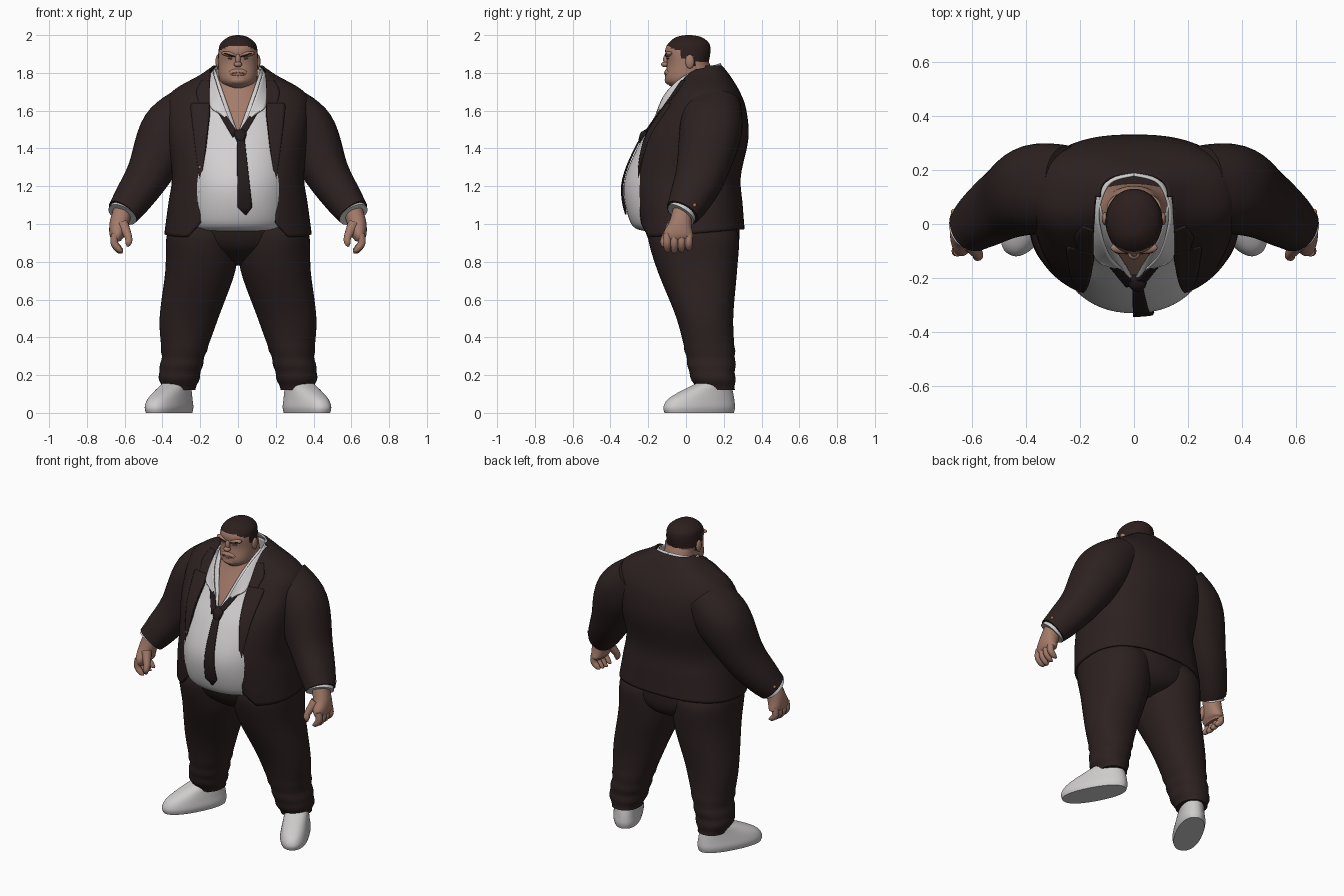
import bpy, bmesh
from math import sin, cos, asin, pi, radians, copysign
from mathutils import Vector, Matrix

if "Cube" in bpy.data.objects:
    bpy.data.objects.remove(bpy.data.objects["Cube"])


def material(name, *rgb):
    mat = bpy.data.materials.new(name)
    mat.use_nodes = True
    mat.diffuse_color = (*rgb, 1)
    bsdf = next(n for n in mat.node_tree.nodes if n.type == 'BSDF_PRINCIPLED')
    bsdf.inputs["Base Color"].default_value = (*rgb, 1)
    return mat


SUIT = material("dark brown cloth", .026, .015, .015)
TIE = material("black brown tie", .018, .011, .012)
HAIR = material("dark hair", .026, .014, .013)
SKIN = material("tan skin", .37, .2, .145)
LIP = material("shaded skin", .22, .1, .07)
SHIRT = material("white shirt", .65, .63, .64)
SHOE = material("pale shoe", .62, .6, .6)
BUTTON = material("copper button", .45, .17, .07)
made = []


def finish(name, bm, mat, mirror=False, thick=0, offset=-1):
    mesh = bpy.data.meshes.new(name)
    bm.to_mesh(mesh)
    bm.free()
    mesh.materials.append(mat)
    ob = bpy.data.objects.new(name, mesh)
    bpy.context.collection.objects.link(ob)
    if thick:
        solid = ob.modifiers.new("thickness", 'SOLIDIFY')
        solid.thickness, solid.offset = thick, offset
    if mirror:
        ob.modifiers.new("mirror", 'MIRROR').use_mirror_merge = False
    made.append(ob)
    return ob


def spline(rows, steps=6):
    """Catmull-Rom resampling of rows of numbers."""
    out, last = [], len(rows) - 1
    for i in range(last):
        near = [rows[max(0, min(last, i + d))] for d in (-1, 0, 1, 2)]
        for s in range(steps):
            t = s / steps
            out.append([b + t / 2 * (c - a + t * (2*a - 5*b + 4*c - d + t * (3*(b - c) + d - a)))
                        for a, b, c, d in zip(*near)])
    return out + [rows[-1]]


def body(*rows):
    """Rows of height, half width, front and back become ring rows."""
    return spline([(0, (front + back) / 2, z, half, (back - front) / 2) for z, half, front, back in rows])


def tube(*rows):
    """Round rows of x, y, z, radius."""
    return spline([(x, y, z, r, r) for x, y, z, r in rows], 4)


def loft(name, rows, mat, n=2.2, seg=48, path=False, gap=None, warp=None, **options):
    """Skin superellipse rings; gap(z) is the half width of a front opening."""
    bm, rings = bmesh.new(), []
    for i, (x, y, z, ru, rv) in enumerate(rows):
        u, v = Vector((1, 0, 0)), Vector((0, 1, 0))
        if path:
            before, after = rows[max(0, i - 1)], rows[min(len(rows) - 1, i + 1)]
            along = (Vector(after[:3]) - Vector(before[:3])).normalized()
            u = v.cross(along).normalized()
            v = along.cross(u)
        start = asin(min(1, gap(z) / ru) ** (n / 2)) if gap else 0
        ring = []
        for j in range(seg + bool(gap)):
            angle = start + (pi - start) * 2 * j / seg
            s, c = sin(angle), -cos(angle)
            co = Vector((x, y, z)) + u * ru * copysign(abs(s) ** (2 / n), s) \
                + v * rv * copysign(abs(c) ** (2 / n), c)
            ring.append(bm.verts.new(warp(co) if warp else co))
        rings.append(ring)
    for low, high in zip(rings, rings[1:]):
        for j in range(seg):
            k = (j + 1) % len(low)
            bm.faces.new((low[j], low[k], high[k], high[j]))
    if gap:
        bmesh.ops.remove_doubles(bm, verts=bm.verts, dist=1e-5)
    else:
        bm.faces.new(rings[0][::-1])
        bm.faces.new(rings[-1])
    return finish(name, bm, mat, **options)


def front_y(rows, x, z, n=2.2):
    """Front surface of a lofted body at x, z."""
    low, high = next((a, b) for a, b in zip(rows, rows[1:]) if b[2] >= z)
    t = (z - low[2]) / (high[2] - low[2])
    _, y, _, ru, rv = (a + (b - a) * t for a, b in zip(low, high))
    return y - rv * max(0, 1 - abs(x / ru) ** n) ** (1 / n)


def sheet(name, rows, mat, surface=None, lift=.006, n=2.2, **options):
    """Strip between two edges, laid on a body front when surface is given."""
    bm, across, previous = bmesh.new(), 6, None
    for row in rows:
        half, line = len(row) // 2, []
        for j in range(across + 1):
            co = [a + (b - a) * j / across for a, b in zip(row[:half], row[half:])]
            if surface:
                co.insert(1, front_y(surface, *co, n) - lift)
            line.append(bm.verts.new(co))
        if previous:
            for j in range(across):
                bm.faces.new((previous[j], previous[j + 1], line[j + 1], line[j]))
        previous = line
    return finish(name, bm, mat, thick=.008, offset=0, **options)


def ball(name, loc, size, mat, tilt=0):
    """Ellipsoid, mirrored when it sits on the left side."""
    bm = bmesh.new()
    place = Matrix.Translation(loc) @ Matrix.Rotation(tilt, 4, 'Y') @ Matrix.Diagonal((*size, 1))
    bmesh.ops.create_uvsphere(bm, u_segments=20, v_segments=12, radius=1, matrix=place)
    return finish(name, bm, mat, mirror=loc[0] > 0)


# Trousers: seat and legs, with bunched folds near the hems
loft("trouser_seat", body((.78, .04, 0, .14), (.82, .18, -.1, .24), (.9, .35, -.19, .28),
                          (1.05, .35, -.24, .28)), SUIT, n=2)
legs = spline([(.31, .16, .12, .085, .1), (.31, .14, .2, .11, .12), (.29, .13, .3, .115, .13),
               (.26, .1, .5, .155, .15), (.2, .06, .75, .185, .21), (.19, .04, .92, .19, .24),
               (.18, .03, 1, .18, .22)])
for ring in legs[1:16]:
    fold = .003 * sin(ring[2] * 80)
    ring[3] += fold
    ring[4] += fold
loft("trouser_legs", legs, SUIT, mirror=True)

# Shoes, turned outward
turn = Matrix.Translation((.365, .07, 0)) @ Matrix.Rotation(radians(28), 4, 'Z')
loft("shoes", spline([(0, 0, 0, .08, .2), (0, 0, .03, .086, .207), (0, .01, .07, .08, .193),
                      (0, .04, .11, .073, .155), (0, .09, .16, .065, .09), (0, .1, .18, .05, .07)], 4),
     SHOE, n=2.3, warp=lambda co: turn @ co, mirror=True)

# Shirt with open neck, chest underneath
shirt = body((.96, .22, -.2, .2), (1, .28, -.29, .25), (1.2, .29, -.33, .25), (1.4, .29, -.26, .25),
             (1.56, .28, -.16, .25), (1.7, .2, -.09, .2), (1.82, .13, 0, .18))
loft("shirt", shirt, SHIRT, seg=64, thick=.006, gap=lambda z: max(0, z - 1.48) * .36)
loft("chest_and_neck", body((1.46, .2, -.19, .15), (1.56, .22, -.145, .15), (1.7, .14, -.075, .14),
                            (1.8, .1, -.04, .14), (1.86, .1, 0, .12)), SKIN)
sheet("shirt_collar", spline([
    (.04, -.17, 1.54, .12, -.15, 1.6), (.09, -.12, 1.67, .145, -.12, 1.62), (.12, -.04, 1.76, .155, -.05, 1.7),
    (.13, .05, 1.81, .16, .05, 1.77), (.09, .15, 1.84, .11, .17, 1.8), (0, .18, 1.85, 0, .2, 1.81)]),
    SHIRT, mirror=True)

# Jacket shell, open at the front, hem higher at the back
BOXY = 2.5
jacket = body((.93, .39, -.25, .31), (1.1, .37, -.275, .3), (1.25, .35, -.28, .29), (1.45, .37, -.235, .33),
              (1.6, .38, -.14, .32), (1.7, .35, -.07, .285), (1.79, .2, -.02, .23), (1.84, .13, .01, .19))


def jacket_gap(z):
    return max(.15, min(.2, .34 - z * .12)) + max(0, 1 - z)


def raise_hem(co):
    co.z += max(0, 1.1 - co.z) * max(0, min(1, co.y * 2 + .4)) / 4
    return co


loft("jacket", jacket, SUIT, n=BOXY, seg=80, thick=.012, gap=jacket_gap, warp=raise_hem)
lapel = spline([(1.22, .005), (1.43, .06), (1.62, .1), (1.64, .06), (1.7, .07), (1.76, .04)])
sheet("lapels", [(jacket_gap(z), z, jacket_gap(z) + wide, z) for z, wide in lapel],
      SUIT, jacket, lift=.001, n=BOXY, mirror=True)

# Sleeves and shirt cuffs
loft("sleeves", spline([(.24, .14, 1.63, .12, .15), (.36, .13, 1.49, .157, .165), (.47, .08, 1.27, .12, .135),
                        (.56, .02, 1.13, .1, .11), (.61, -.02, 1.06, .085, .09)]), SUIT, path=True, mirror=True)
loft("shirt_cuffs", tube((.59, 0, 1.09, .07), (.612, -.027, 1.05, .08)), SHIRT, path=True, mirror=True)

# Hands: palms, fingers, thumbs
loft("palms", spline([(.61, -.02, 1.07, .05, .05), (.63, -.03, 1, .05, .06), (.64, -.04, .94, .04, .08),
                      (.64, -.04, .91, .02, .06)]), SKIN, path=True, mirror=True)
for i, name in enumerate(("index", "middle", "ring", "little")):
    y, tip = .038 * i - .1, .85 + .006 * abs(i - 1)
    loft(name + "_fingers", tube((.65, y, .95, .02), (.655, y, .9, .02), (.63, y, tip + .01, .016),
                                 (.61, y, tip, .005)), SKIN, path=True, seg=12, mirror=True)
loft("thumbs", tube((.61, -.07, 1, .03), (.58, -.11, .93, .02), (.58, -.12, .9, .017), (.585, -.12, .88, .005)),
     SKIN, path=True, seg=14, mirror=True)

# Tie: neck bands, blade widening to a point, knot
sheet("tie_bands", spline([(0, 1.48, .028, 1.46), (.09, 1.62, .115, 1.61), (.12, 1.68, .13, 1.67)]),
      TIE, shirt, lift=.008, mirror=True)
blade = []
for i in range(11):
    drop = .037 * i
    middle, half = .014 + drop * .06, .02 + drop * .05
    blade.append((middle - half, 1.46 - drop, middle + half, 1.46 - drop))
sheet("tie_blade", blade + [(.036, 1.05, .044, 1.05)], TIE, shirt, lift=.01)
loft("tie_knot", spline([(.014, -.24, 1.43, .018, .014), (.012, -.22, 1.48, .034, .022),
                         (.01, -.2, 1.5, .022, .014)]), TIE, seg=16)

# Head, with hair faces above the hairline
head = loft("head", body((1.72, .05, -.07, .08), (1.76, .097, -.11, .11), (1.85, .105, -.1, .12),
                         (1.92, .103, -.11, .13), (1.96, .09, -.09, .12), (1.99, .05, -.05, .08),
                         (2, .01, 0, .03)), SKIN, n=2.1, seg=80)
head.data.materials.append(HAIR)
for face in head.data.polygons:
    x, y, z = face.center
    hairline = 1.94 - max(0, abs(x) - .05) / 2 if y < -.03 else 1.87 if y < 0 else 1.89 if y < .035 else 1.83
    face.material_index = int(z > hairline)

# Face
ball("ears", (.107, .02, 1.86), (.012, .024, .037), SKIN)
ball("nose_bridge", (0, -.105, 1.87), (.014, .016, .03), SKIN)
ball("nose_tip", (0, -.112, 1.845), (.022, .02, .015), SKIN)
ball("brow_ridge", (.038, -.088, 1.898), (.05, .022, .015), SKIN, tilt=-.15)
ball("eyebrows", (.043, -.102, 1.895), (.032, .01, .005), HAIR, tilt=-.3)
ball("eyes", (.04, -.093, 1.876), (.017, .008, .004), LIP, tilt=-.1)
ball("chin", (0, -.085, 1.762), (.05, .028, .026), SKIN)
ball("mouth_mound", (0, -.09, 1.8), (.05, .025, .026), SKIN)
ball("mouth", (.016, -.111, 1.8), (.019, .005, .003), LIP, tilt=.2)

# Buttons
for place, z in (("upper", 1.3), ("lower", 1.17)):
    ball(place + "_front_button", (-.2, front_y(jacket, .2, z, BOXY), z), (.009, .007, .009), BUTTON)
ball("cuff_buttons", (.67, .045, 1.1), (.008, .01, .01), BUTTON)

# Smooth shading with crisp edges
bpy.ops.object.select_all(action='DESELECT')
for ob in made:
    ob.select_set(True)
bpy.context.view_layer.objects.active = made[0]
bpy.ops.object.shade_smooth_by_angle(angle=radians(45))
